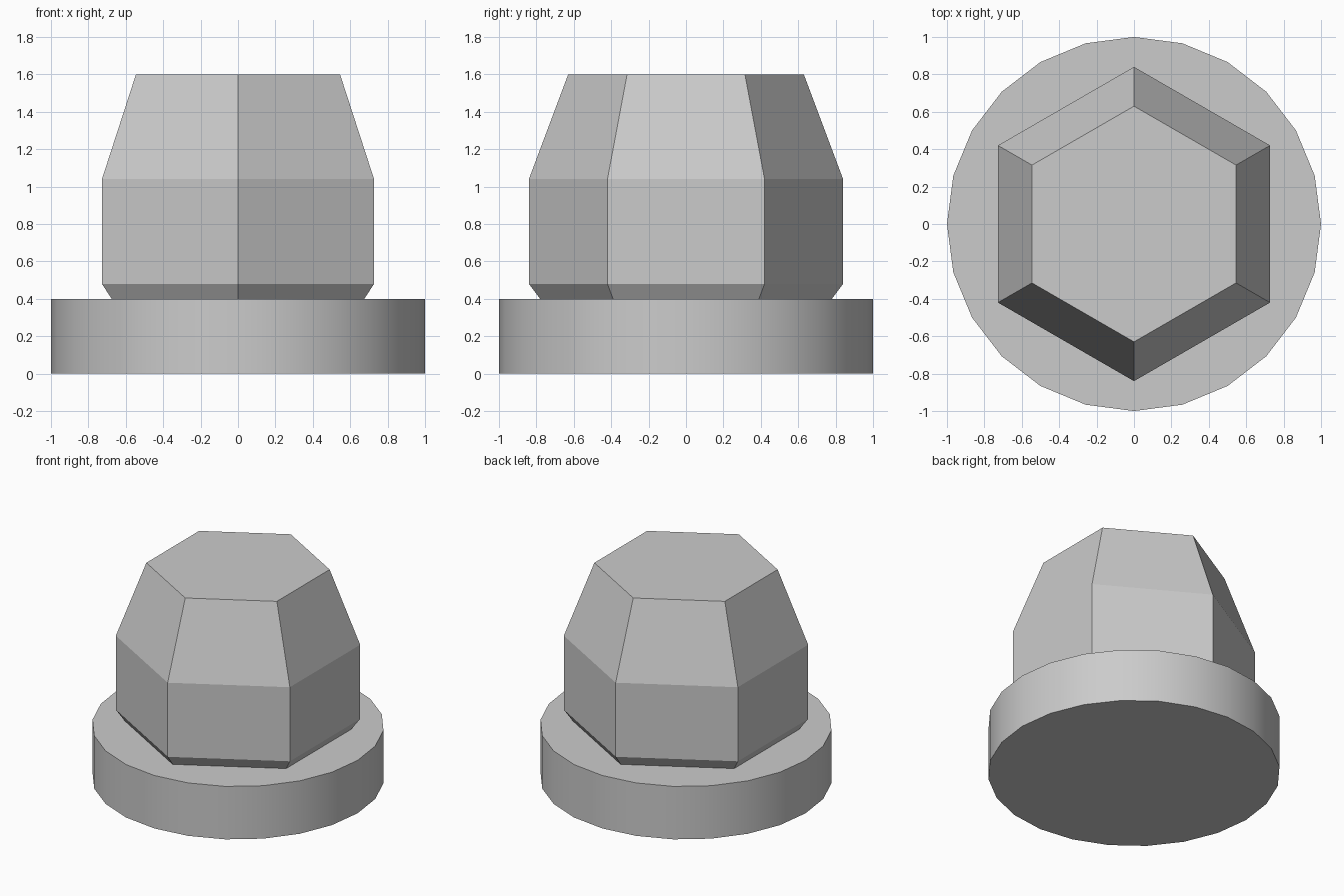
import bpy
import bmesh
from math import cos, sin, pi, radians

cube = bpy.data.objects.get("Cube")
if cube:
    bpy.data.objects.remove(cube, do_unlink=True)

grey = bpy.data.materials.new("light_grey")
grey.use_nodes = True
colour = (0.6, 0.6, 0.6, 1)
grey.diffuse_color = colour
grey.node_tree.nodes["Principled BSDF"].inputs["Base Color"].default_value = colour


def stacked_prism(name, sides, start, profile):
    """Loft regular polygons through (radius, height) pairs and cap both ends."""
    bm = bmesh.new()
    rings = []
    for radius, z in profile:
        angles = [start + 2 * pi * i / sides for i in range(sides)]
        rings.append([bm.verts.new((radius * cos(a), radius * sin(a), z)) for a in angles])
    for low, high in zip(rings, rings[1:]):
        for i in range(sides):
            j = (i + 1) % sides
            bm.faces.new((low[i], low[j], high[j], high[i]))
    bm.faces.new(rings[0][::-1])
    bm.faces.new(rings[-1])
    mesh = bpy.data.meshes.new(name)
    bm.to_mesh(mesh)
    bm.free()
    mesh.materials.append(grey)
    obj = bpy.data.objects.new(name, mesh)
    bpy.context.collection.objects.link(obj)
    return obj


# Round flange with a smooth rim
flange = stacked_prism("round_flange", 24, 0, [(1, 0), (1, 0.4)])
bpy.ops.object.select_all(action="DESELECT")
flange.select_set(True)
bpy.context.view_layer.objects.active = flange
bpy.ops.object.shade_smooth_by_angle(angle=radians(30))

# Faceted hexagonal head: undercut foot, straight body, tapered crown
stacked_prism("hex_head", 6, pi / 2,
              [(0.78, 0.4), (0.84, 0.48), (0.84, 1.04), (0.63, 1.6)])
